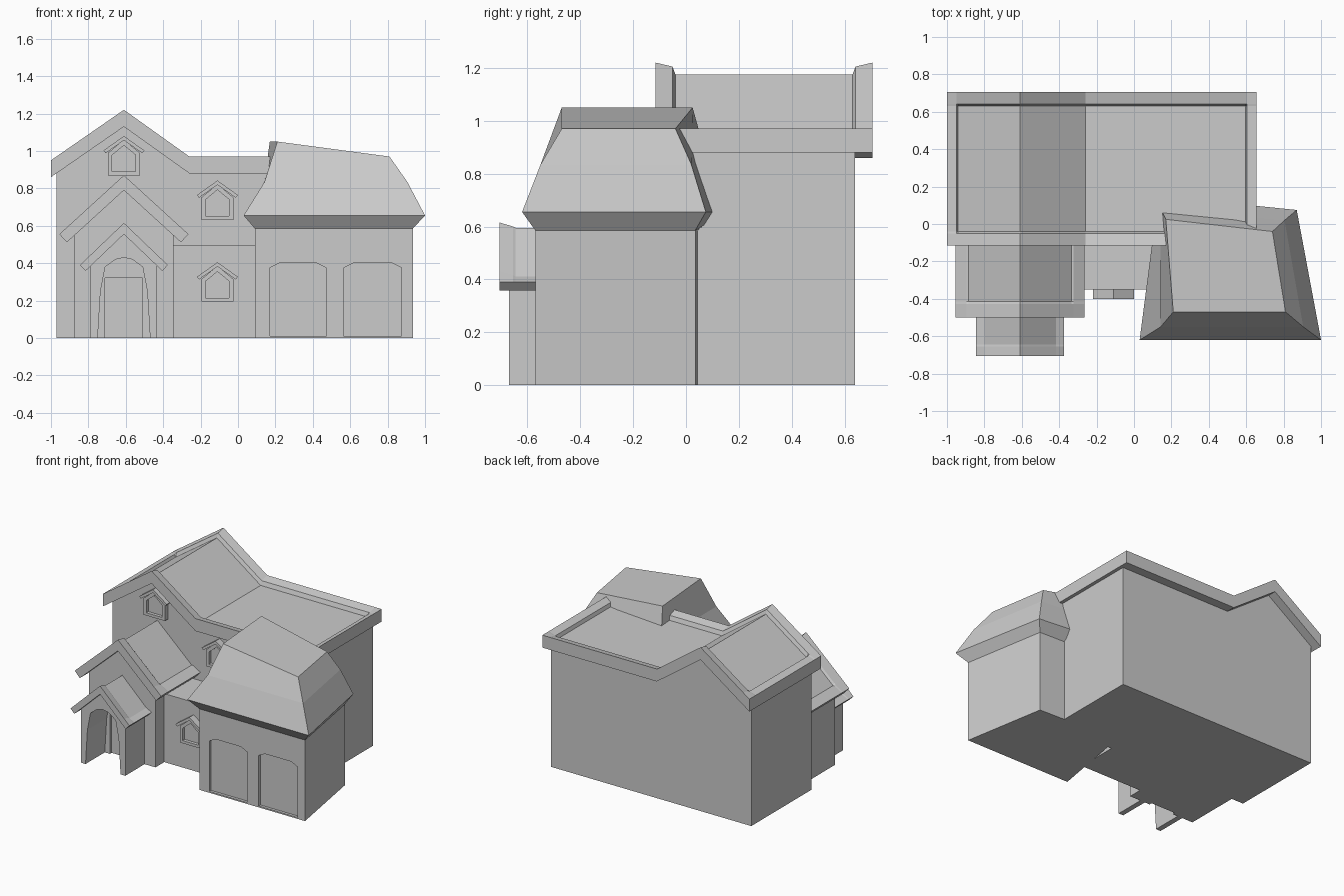
import bpy, bmesh

if "Cube" in bpy.data.objects:
    bpy.data.objects.remove(bpy.data.objects["Cube"])


def loft(name, sections):
    """Join equal-length closed sections and cap both ends."""
    bm = bmesh.new()
    rings = [[bm.verts.new(p) for p in s] for s in sections]
    n = len(rings[0])
    for a, b in zip(rings, rings[1:]):
        for i in range(n):
            j = (i + 1) % n
            bm.faces.new((a[i], a[j], b[j], b[i]))
    bm.faces.new(rings[0])
    bm.faces.new(rings[-1])
    bmesh.ops.recalc_face_normals(bm, faces=bm.faces)
    me = bpy.data.meshes.new(name)
    bm.to_mesh(me)
    bm.free()
    ob = bpy.data.objects.new(name, me)
    bpy.context.collection.objects.link(ob)
    return ob


def at_y(profile, y):
    return [(x, y, z) for x, z in profile]


def prism(name, profile, y0, y1):
    return loft(name, [at_y(profile, y0), at_y(profile, y1)])


def cut(target, cutter):
    m = target.modifiers.new("recess", 'BOOLEAN')
    m.operation, m.solver, m.object = 'DIFFERENCE', 'EXACT', cutter
    cutter.hide_render = True
    cutter.hide_set(True)


def height(line, x):
    for (x0, z0), (x1, z1) in zip(line, line[1:]):
        if x <= x1 + 1e-6:
            return z0 + (z1 - z0) * (x - x0) / (x1 - x0)
    return line[-1][1]


def roof(name, line, y0, y1, rim, side, thick, drop, undercut, back_rim):
    """Roof slab with a raised sloping rim around a sunken surface."""
    l, r = line[0][0], line[-1][0]
    xs = [l, l + side * .85, l + side] + [p[0] for p in line[1:-1]] + [r - side, r - side * .85, r]
    n = len(xs)

    def section(y, d):
        top = []
        for i, x in enumerate(xs):
            k = 0 if i in (0, n - 1) else min(d, .02) if i in (1, n - 2) else d
            top.append((x, y, height(line, x) - k))
        bot = []
        for x in reversed(xs):
            b = min(max(x, l + undercut), r - undercut)
            # keep the underside corners apart where they are clamped
            b += (x - (l + r) / 2) * 1e-4
            b = min(max(b, l), r)
            bot.append((b, y, height(line, b) - thick))
        return top + bot

    secs = [section(y0, 0), section(y0 + rim * .85, .015), section(y0 + rim, drop)]
    if back_rim:
        secs += [section(y1 - rim, drop), section(y1 - rim * .85, .015), section(y1, 0)]
    else:
        secs.append(section(y1, drop))
    return loft(name, secs)


CX = -.61   # centre line of the entrance gables

# Main house
main_line = [(-1, .95), (CX, 1.22), (-.26, .97), (.655, .97)]
roof("main_roof", main_line, -.115, .705, .075, .06, .09, .045, 0, True)
wall_top = [(x, height(main_line, x) - .07) for x in (.63, -.26, CX, -.97)]
prism("main_walls", [(-.97, 0), (.63, 0)] + wall_top, -.05, .64)

# Middle gable behind the porch
mid_line = [(CX - .345, .555), (CX, .87), (CX + .345, .555)]
roof("middle_roof", mid_line, -.5, -.04, .085, .07, .08, .03, .04, False)
mid = prism("middle_walls", [(CX - .265, 0), (CX + .265, 0), (CX + .265, .575), (CX, .815),
                             (CX - .265, .575)], -.45, -.04)
door = prism("door_cutter", [(CX - .1, -.01), (CX + .1, -.01), (CX + .1, .32), (CX - .1, .32)],
             -.5, -.43)
cut(mid, door)

# Entrance porch with an arched opening
porch_line = [(CX - .235, .39), (CX, .615), (CX + .235, .39)]
roof("porch_roof", porch_line, -.705, -.44, .06, .05, .06, .02, .03, False)
half_arch = [(.14, 0), (.125, .25), (.1, .38), (.045, .42)]
arch = half_arch + [(0, .43)] + [(-x, z) for x, z in reversed(half_arch)]
outer = [(-.178, 0), (-.178, .405), (0, .575), (.178, .405), (.178, 0)]
prism("porch_arch", [(CX + x, z) for x, z in outer + arch], -.67, -.445)

# Low flat-roofed link beside the garage
prism("link_room", [(-.4, 0), (.15, 0), (.15, .495), (-.4, .495)], -.35, -.04)

# Garage, with a slanted right wall
plan = [(.09, -.57), (.935, -.57), (.83, .035), (.2, .06)]
garage = loft("garage_walls", [[(x, y, z) for x, y in plan] for z in (0, .59)])
for i, (a, b) in enumerate([(.17, .472), (.565, .875)]):
    c = .05
    p = [(a, .01), (b, .01), (b, .375), (b - c, .4), (a + c, .4), (a, .375)]
    cut(garage, prism(f"garage_door_cutter_{i}", p, -.62, -.55))

# Garage roof: flared eave, bent slopes and tilted top
loft("garage_roof", [
    [(x, y, .585) for x, y in plan],
    [(x, y, .655) for x, y in [(.03, -.62), (1, -.62), (.87, .075), (.13, .15)]],
    [(x, y, .835) for x, y in [(.142, -.55), (.905, -.55), (.805, .02), (.14, .085)]],
    [(.21, -.47, 1.05), (.81, -.47, .97), (.74, -.04, .97), (.17, .025, 1.05)]])


def window(name, cx, z, wall):
    """Projecting framed window with a small gabled hood."""
    def house(w, lo, eave, peak):
        return [(cx - w, z + lo), (cx + w, z + lo), (cx + w, z + eave), (cx, z + peak),
                (cx - w, z + eave)]
    out, inn = house(.085, 0, .12, .19), house(.063, .02, .108, .16)
    loft(name + "_frame", [at_y(out, wall + .01), at_y(out, wall - .035),
                           at_y(inn, wall - .035), at_y(inn, wall - .012)])
    hood = [(-.11, .132), (0, .21), (.11, .132), (.098, .118), (0, .187), (-.098, .118)]
    prism(name + "_hood", [(cx + x, z + h) for x, h in hood], wall - .05, wall + .01)


window("lower_window", -.11, .195, -.35)
window("upper_window", -.11, .632, -.05)
window("gable_window", CX, .87, -.05)
